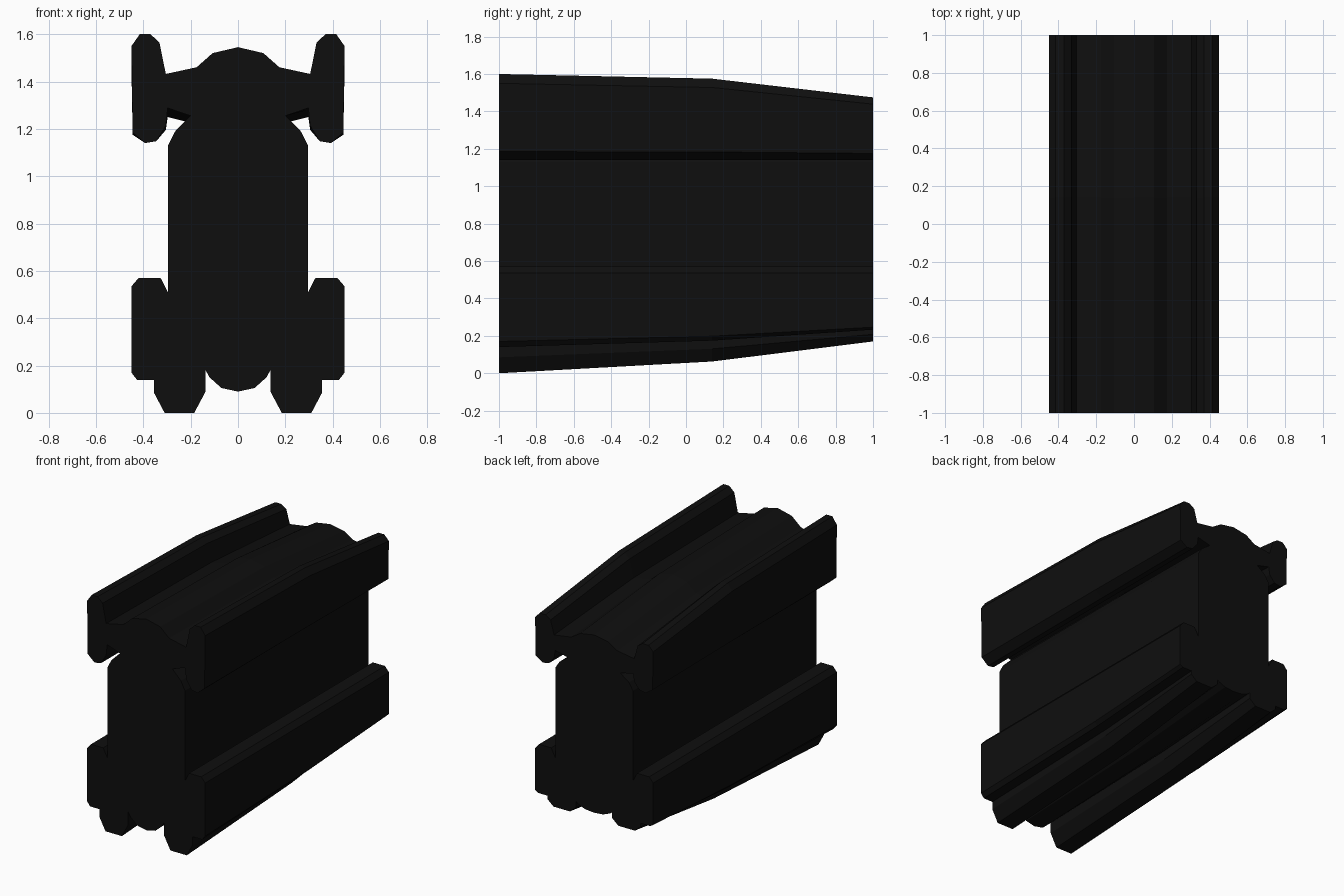
import bpy
import bmesh

if "Cube" in bpy.data.objects:
    bpy.data.objects.remove(bpy.data.objects["Cube"])

# Half cross-section at the front end, from keel to crown (x, z)
HALF = [
    (0.0, 0.09), (0.07, 0.105), (0.12, 0.15), (0.137, 0.18),       # keel
    (0.137, 0.09), (0.185, 0.0), (0.31, 0.0), (0.355, 0.085),      # foot rail
    (0.355, 0.14), (0.427, 0.14), (0.45, 0.17), (0.45, 0.535),     # lower side rail
    (0.42, 0.57), (0.327, 0.57), (0.296, 0.51),
    (0.296, 1.13), (0.265, 1.19), (0.2, 1.255),                    # body wall
    (0.297, 1.288), (0.305, 1.213), (0.345, 1.148), (0.393, 1.14), # upper side rail
    (0.445, 1.185), (0.45, 1.55), (0.415, 1.6), (0.37, 1.6),
    (0.332, 1.565), (0.305, 1.432),
    (0.175, 1.46), (0.107, 1.52), (0.0, 1.545),                    # crown
]
PROFILE = HALF + [(-x, z) for x, z in reversed(HALF[1:-1])]

# Stations along the length: y, share of lower taper, share of upper taper
STATIONS = [(-1.0, 0.0, 0.0), (0.14, 0.37, 0.2), (1.0, 1.0, 1.0)]


def tapered(z, low, high):
    """Raise the underside and lower the top towards the back."""
    if z > 1.15:
        return z - (z - 1.15) * 0.278 * high
    return z + max(0.0, 0.17 - 0.55 * z) * low


black = bpy.data.materials.new("matte black")
black.diffuse_color = (0.0045, 0.0045, 0.0045, 1.0)
black.use_nodes = True
black.node_tree.nodes["Principled BSDF"].inputs["Base Color"].default_value = black.diffuse_color

# Railed body lofted through the stations
bm = bmesh.new()
rings = [[bm.verts.new((x, y, tapered(z, low, high))) for x, z in PROFILE]
         for y, low, high in STATIONS]
n = len(PROFILE)
for a, b in zip(rings, rings[1:]):
    for i in range(n):
        j = (i + 1) % n
        bm.faces.new((a[i], a[j], b[j], b[i]))

# End caps
caps = [bm.faces.new(rings[0]), bm.faces.new(rings[-1])]
bmesh.ops.recalc_face_normals(bm, faces=bm.faces[:])
bmesh.ops.triangulate(bm, faces=caps, ngon_method='EAR_CLIP')
bmesh.ops.recalc_face_normals(bm, faces=bm.faces[:])

mesh = bpy.data.meshes.new("railed_body")
bm.to_mesh(mesh)
bm.free()
mesh.materials.append(black)
body = bpy.data.objects.new("railed_body", mesh)
bpy.context.collection.objects.link(body)
